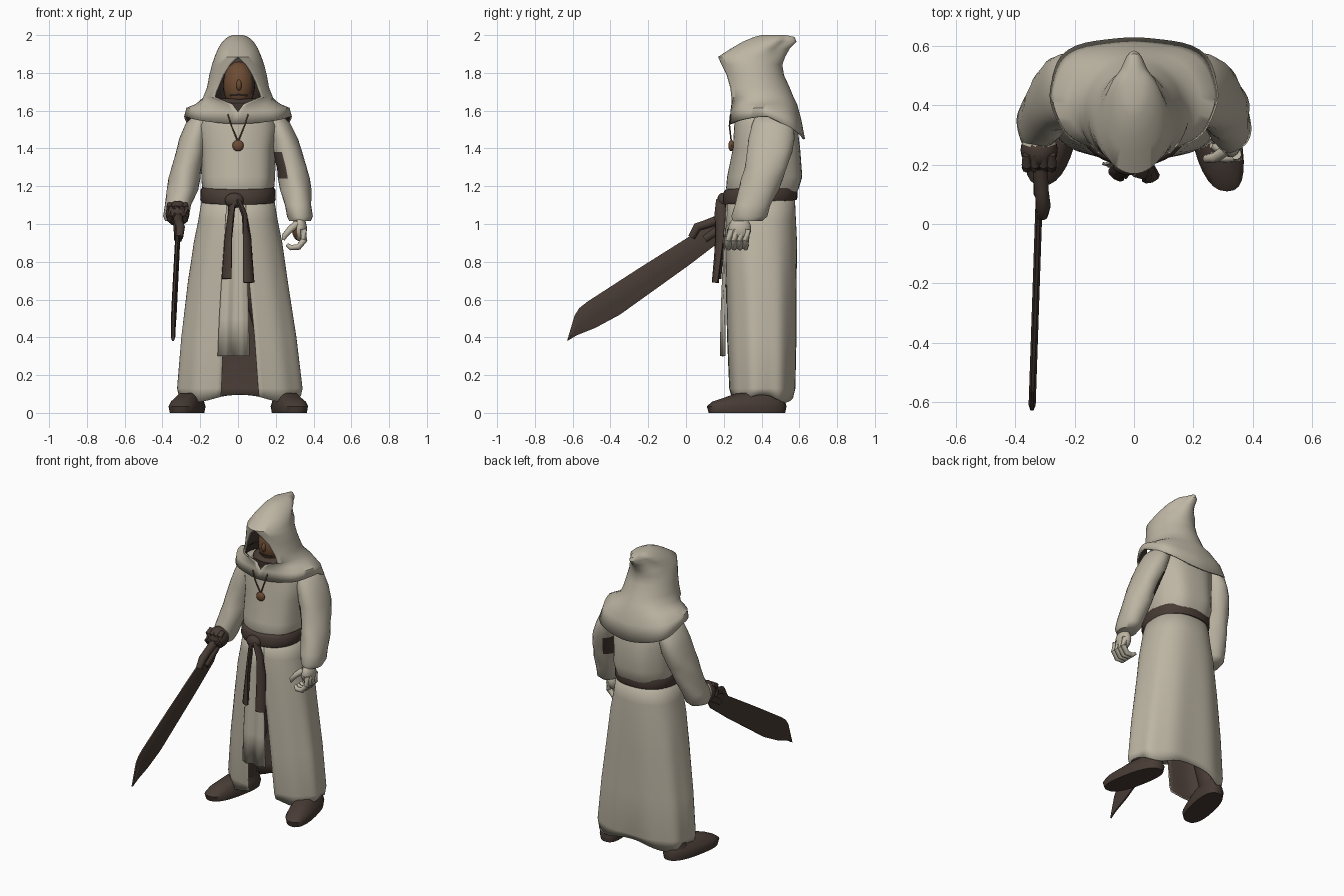
import bpy, bmesh, math
from mathutils import Vector


def material(name, rgb):
    m = bpy.data.materials.new(name)
    m.diffuse_color = (*rgb, 1)
    return m


CLOTH = material("pale cloth", (0.51, 0.465, 0.372))
DARK = material("dark brown leather", (0.064, 0.044, 0.035))
SKIN = material("brown skin", (0.155, 0.073, 0.034))


def finish(name, bm, mats, angle=50, thick=0, rule=None):
    bmesh.ops.remove_doubles(bm, verts=bm.verts[:], dist=0.0004)
    me = bpy.data.meshes.new(name)
    bm.to_mesh(me)
    bm.free()
    for m in mats:
        me.materials.append(m)
    for p in me.polygons:
        p.use_smooth = True
        if rule and rule(p.center, p.normal):
            p.material_index = 1
    me.set_sharp_from_angle(angle=math.radians(angle))
    ob = bpy.data.objects.new(name, me)
    bpy.context.collection.objects.link(ob)
    if thick:  # cloth with its own lining colour on the inner side
        s = ob.modifiers.new("lining", "SOLIDIFY")
        s.thickness, s.offset, s.material_offset = thick, -1, len(mats) - 1
    return ob


def skin_rows(name, rows, mats, caps=(False, False), thick=0, rule=None):
    bm = bmesh.new()
    g = [[bm.verts.new(p) for p in r] for r in rows]
    for a, b in zip(g, g[1:]):
        for j in range(len(a) - 1):
            bm.faces.new((a[j], a[j + 1], b[j + 1], b[j]))
    if caps[0]:
        bm.faces.new(g[0][-2::-1])
    if caps[1]:
        bm.faces.new(g[-1][:-1])
    return finish(name, bm, mats, 50, thick, rule)


def spow(v, p):
    return math.copysign(abs(v) ** p, v)


def loft(name, rows, mats, n=36, p=1.0, zfn=None, fold=None, caps=(True, True), thick=0, rule=None):
    """Rows from low to high: z, centre x, half width, front y, back y, front opening."""
    out = []
    for i, (z, cx, hw, yf, yb, gap) in enumerate(rows):
        a0 = math.asin((gap / hw) ** (1 / p))
        c0 = spow(math.cos(a0), p)
        ring = []
        for j in range(n + 1):
            a = a0 + (2 * math.pi - 2 * a0) * j / n
            f = 1 + (fold(i, a) if fold else 0)
            x = cx + hw * spow(math.sin(a), p) * f
            y = yb + (yf - yb) * (1 + spow(math.cos(a), p)) / (1 + c0)
            ym = (yf + yb) / 2
            ring.append((x, ym + (y - ym) * f, z + (zfn(i, a) if zfn else 0)))
        out.append(ring)
    return skin_rows(name, out, mats, caps, thick, rule)


def sweep(name, pts, mats, n=10, flat=1.0, rule=None):
    """Tube through points (x, y, z, radius)."""
    P = [Vector(p[:3]) for p in pts]
    out = []
    for i, p in enumerate(P):
        t = P[min(i + 1, len(P) - 1)] - P[max(i - 1, 0)]
        q = t.to_track_quat('Z', 'Y')
        r = pts[i][3]
        out.append([p + q @ Vector((r * math.cos(k * 2 * math.pi / n),
                                    r * flat * math.sin(k * 2 * math.pi / n), 0))
                    for k in range(n + 1)])
    return skin_rows(name, out, mats, (True, True), 0, rule)


def ball(name, c, r, mats, seg=20, rule=None):
    bm = bmesh.new()
    bmesh.ops.create_uvsphere(bm, u_segments=seg, v_segments=seg // 2 + 2, radius=1)
    for v in bm.verts:
        v.co = Vector((c[k] + v.co[k] * r[k] for k in range(3)))
    return finish(name, bm, mats, rule=rule)


# Robe skirt, open at the front, with dark lining and soft pleats
loft("robe_skirt", [
    (0.075, 0.01, 0.325, 0.235, 0.575, 0.105), (0.13, 0.01, 0.333, 0.225, 0.585, 0.10),
    (0.40, 0.005, 0.306, 0.215, 0.59, 0.085), (0.70, 0, 0.265, 0.21, 0.59, 0.06),
    (0.90, 0, 0.235, 0.21, 0.588, 0.02), (1.02, 0, 0.21, 0.212, 0.582, 0), (1.17, 0, 0.185, 0.225, 0.575, 0)],
    [CLOTH, DARK], n=72, p=0.85, caps=(False, False), thick=0.01,
    fold=lambda i, a: (6 - i) / 6 * (0.02 * math.cos(9 * a + i * 0.15) + 0.012 * math.cos(5 * a) - 0.02) if i < 4 else 0,
    zfn=lambda i, a: (0.02 * math.cos(4 * a) if i == 0 else 0))

# Front panel hanging over the opening
panel = []
for z, y, x0, x1 in [(0.30, 0.19, -0.108, 0.062), (0.5, 0.19, -0.10, 0.058),
                     (0.75, 0.197, -0.085, 0.05), (0.95, 0.203, -0.07, 0.045), (1.15, 0.215, -0.06, 0.04)]:
    panel.append([(x0 + (x1 - x0) * k / 12, y + 0.012 * (1.15 - z) * math.cos(k * 1.05), z) for k in range(13)])
skin_rows("front_panel", panel, [CLOTH, DARK], thick=0.01)

# Torso of the robe, bloused over the belt
loft("robe_torso", [
    (1.14, 0, 0.175, 0.235, 0.575, 0), (1.19, 0, 0.19, 0.215, 0.60, 0), (1.25, 0, 0.195, 0.22, 0.617, 0),
    (1.40, 0, 0.197, 0.25, 0.605, 0), (1.52, 0, 0.21, 0.255, 0.59, 0), (1.59, 0, 0.17, 0.27, 0.56, 0),
    (1.63, 0, 0.10, 0.31, 0.52, 0)], [CLOTH], p=0.88, n=56,
    fold=lambda i, a: 0.015 * math.cos(7 * a + i * 0.3) if i in (1, 2, 3) else 0)

# Belt, knot and hanging ends
loft("belt", [(1.115, 0, 0.193, 0.20, 0.585, 0), (1.13, 0, 0.20, 0.195, 0.59, 0),
              (1.18, 0, 0.198, 0.198, 0.592, 0), (1.195, 0, 0.19, 0.21, 0.585, 0)], [DARK], p=0.88,
     zfn=lambda i, a: -0.012 * math.cos(a))
ball("belt_knot", (-0.02, 0.195, 1.125), (0.05, 0.03, 0.04), [DARK])
for x, y, z in ((-0.06, 0.165, 0.71), (0.057, 0.155, 0.69)):
    sweep("belt_end", [(x * 0.3 - 0.015, 0.185, 1.13, 0.026), (x * 0.6, 0.18, 1.05, 0.03),
                       (x * 0.85, 0.178, 0.92, 0.029), (x, y, z, 0.032)], [DARK], 8, 0.5)


# Hood and shoulder cape in one surface, dark inside
def hood_fold(i, a):
    diag, back = math.sin(2 * a) ** 2, math.cos(a) < 0
    if i < 3:  # squarer cape with waves at the hem
        return (3 - i) / 3 * ((0.11 if back else 0.05) * diag + 0.012 * (math.cos(8 * a) - 1))
    if 7 < i < 11:  # pinched peak at the back
        return -0.22 * diag if back else 0
    return 0


loft("hood_and_cape", [
    (1.53, 0, 0.285, 0.235, 0.63, 0), (1.595, 0, 0.273, 0.235, 0.61, 0),
    (1.635, 0, 0.225, 0.24, 0.588, 0.03), (1.67, 0, 0.185, 0.24, 0.57, 0.125),
    (1.72, 0, 0.165, 0.235, 0.55, 0.11), (1.79, 0, 0.152, 0.215, 0.518, 0.078),
    (1.845, 0, 0.138, 0.187, 0.51, 0.04), (1.885, 0, 0.124, 0.17, 0.525, 0),
    (1.93, 0, 0.105, 0.24, 0.55, 0), (1.965, 0, 0.083, 0.30, 0.585, 0),
    (1.99, 0, 0.055, 0.36, 0.575, 0), (2.0, 0, 0.028, 0.40, 0.53, 0)],
    [CLOTH, DARK], n=56, caps=(False, True), thick=0.01, fold=hood_fold,
    zfn=lambda i, a: (1 - i / 2) * (0.04 * math.sin(a) ** 2 - 0.08 * max(0, -math.cos(a))) if i < 2 else 0)

# Face with dark beard, mouth line, scarf and pendant
ball("face", (0.005, 0.36, 1.735), (0.085, 0.095, 0.125), [SKIN, DARK], 28,
     lambda c, n: c.z < 1.675 or abs(c.x) > 0.07)
ball("nose", (0.005, 0.27, 1.735), (0.015, 0.02, 0.03), [SKIN], 10)
sweep("mouth", [(-0.04, 0.288, 1.68, 0.005), (0.005, 0.276, 1.685, 0.007), (0.05, 0.288, 1.68, 0.005)], [DARK], 6)
loft("scarf", [(1.59, 0, 0.15, 0.27, 0.54, 0), (1.64, 0, 0.135, 0.262, 0.52, 0),
               (1.665, 0, 0.10, 0.29, 0.48, 0)], [DARK], n=24)
ball("pendant", (0, 0.24, 1.415), (0.03, 0.016, 0.03), [SKIN], 12)
for s in (-1, 1):
    sweep("necklace", [(s * 0.055, 0.236, 1.58, 0.004), (s * 0.035, 0.23, 1.52, 0.004),
                       (0, 0.24, 1.435, 0.004)], [SKIN], 6)

# Sleeves (dark slit under the left arm), legs and shoes on both sides
for s in (-1, 1):
    d = 0.012 if s < 0 else 0
    loft("sleeve", [
        (1.015, s * 0.328, 0.055, 0.25, 0.40, 0), (1.04, s * 0.328, 0.068, 0.24, 0.43, 0),
        (1.10, s * 0.318, 0.072, 0.255, 0.45, 0), (1.18, s * (0.306 - d), 0.082, 0.28, 0.49, 0),
        (1.24, s * (0.296 - d), 0.082, 0.295, 0.51, 0), (1.30, s * (0.285 - d), 0.08, 0.31, 0.535, 0),
        (1.38, s * (0.262 - d), 0.08, 0.32, 0.565, 0), (1.45, s * (0.24 - d / 2), 0.078, 0.33, 0.575, 0),
        (1.53, s * 0.208, 0.07, 0.35, 0.57, 0), (1.575, s * 0.18, 0.055, 0.37, 0.53, 0)],
        [CLOTH, DARK], n=32, fold=lambda i, a: 0.04 * math.cos(4 * a + i * 1.7) if i < 7 else 0,
        rule=lambda c, n: s > 0 and n.x < -0.45 and 1.23 < c.z < 1.39)
    loft("leg", [(0.06, s * 0.25, 0.06, 0.36, 0.5, 0), (0.6, s * 0.12, 0.08, 0.33, 0.5, 0)], [DARK], n=16)
    y = 0.02 if s < 0 else 0
    shoe = loft("shoe", [(0, s * 0.27, 0.078, 0.12 + y, 0.525, 0), (0.035, s * 0.27, 0.084, 0.11 + y, 0.532, 0),
                         (0.06, s * 0.27, 0.075, 0.14 + y, 0.525, 0), (0.08, s * 0.265, 0.064, 0.2, 0.52, 0),
                         (0.105, s * 0.26, 0.052, 0.27, 0.51, 0)], [DARK], n=28, p=0.8)
    for v in shoe.data.vertices:  # toes turned out
        v.co.x += s * 0.2 * (0.33 - v.co.y)

# Open hand hanging at the side, browner on the inside
inner = lambda c, n: n.x < -0.5 and n.y < 0.3
ball("left_palm", (0.325, 0.285, 0.975), (0.04, 0.06, 0.065), [CLOTH, SKIN], 20, inner)
for i in range(4):
    y = 0.235 + 0.03 * i
    sweep("left_finger", [(0.345, y, 0.97, 0.018), (0.35, y - 0.008, 0.915, 0.018), (0.32, y - 0.012, 0.878, 0.017),
                          (0.28, y - 0.01, 0.875, 0.015), (0.26, y, 0.89, 0.009)], [CLOTH])
sweep("left_thumb", [(0.31, 0.25, 1.0, 0.02), (0.275, 0.225, 0.97, 0.018),
                     (0.245, 0.22, 0.935, 0.015), (0.24, 0.22, 0.915, 0.008)], [CLOTH])

# Gripping fist: dark in front, pale at the wrist
ball("right_fist", (-0.32, 0.25, 1.055), (0.063, 0.065, 0.068), [DARK, CLOTH], 20, lambda c, n: c.y > 0.265)
for i in range(4):
    x = -0.362 + 0.028 * i
    sweep("right_finger", [(x, 0.235, 1.105, 0.014), (x, 0.20, 1.085, 0.017),
                           (x, 0.19, 1.045, 0.017), (x, 0.21, 1.015, 0.012)], [DARK], 8)

# Broad blade, ridged on both faces, with grip and guard
outline = [(-0.63, 0.38), (-0.58, 0.41), (-0.48, 0.45), (-0.35, 0.52), (0.02, 0.785), (0.19, 0.915), (0.24, 1.0),
           (0.2, 1.045), (0.02, 0.935), (-0.25, 0.765), (-0.52, 0.59), (-0.565, 0.555), (-0.59, 0.515)]
bm = bmesh.new()
f = bm.faces.new([bm.verts.new((-0.005, y, z)) for y, z in outline])
for e in bmesh.ops.extrude_face_region(bm, geom=[f])["geom"]:
    if isinstance(e, bmesh.types.BMVert):
        e.co.x = 0.005
bmesh.ops.recalc_face_normals(bm, faces=bm.faces[:])
sides = [q for q in bm.faces if len(q.verts) > 4]
bmesh.ops.inset_individual(bm, faces=sides, thickness=0.03, depth=0.007)
for v in bm.verts:
    v.co.x += -0.323 + 0.034 * v.co.y
finish("blade", bm, [DARK], 20)
sweep("grip", [(-0.317, 0.1, 0.92, 0.022), (-0.315, 0.2, 0.99, 0.026), (-0.318, 0.29, 1.06, 0.022)], [DARK])
sweep("guard", [(-0.31, 0.03, 0.93, 0.02), (-0.305, 0.06, 0.985, 0.024),
                (-0.312, 0.11, 1.0, 0.024), (-0.317, 0.19, 1.03, 0.026)], [DARK])
